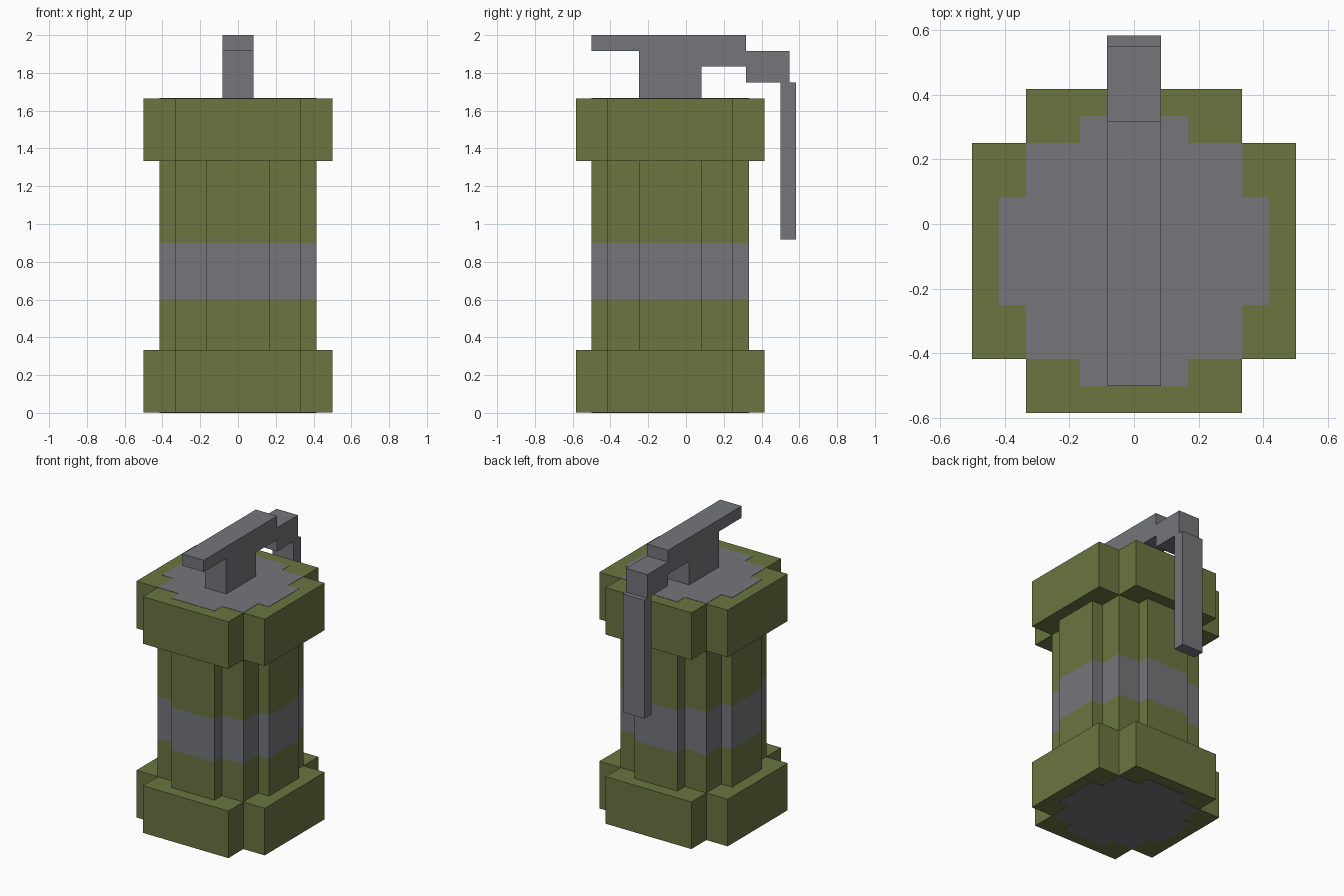
import bpy, bmesh
from mathutils import Vector

cube = bpy.data.objects.get("Cube")
if cube:
    bpy.data.objects.remove(cube, do_unlink=True)

U = 1 / 12           # block unit
YC = -U              # canister axis in y


def material(name, rgb):
    m = bpy.data.materials.new(name)
    m.use_nodes = True
    m.diffuse_color = (*rgb, 1)
    bsdf = m.node_tree.nodes["Principled BSDF"]
    bsdf.inputs["Base Color"].default_value = (*rgb, 1)
    bsdf.inputs["Roughness"].default_value = 0.8
    return m


GREEN = material("olive green", (0.147, 0.178, 0.051))
GREY = material("steel grey", (0.178, 0.181, 0.195))


def mirror_quarter(quarter):
    """Closed outline from its +x +y quarter, in block units."""
    rev = quarter[::-1]
    pts = (quarter + [(-x, y) for x, y in rev]
           + [(-x, -y) for x, y in quarter] + [(x, -y) for x, y in rev])
    return [(x * U, y * U + YC) for x, y in pts]


def prism(name, outline, levels, mats, place):
    """Stack the outline at each level; mats gives the material per section."""
    bm = bmesh.new()
    rings = [[bm.verts.new(place(a, b, h)) for a, b in outline] for h in levels]
    n = len(outline)
    slots = list(dict.fromkeys(mats))
    for s, (lo, hi) in enumerate(zip(rings, rings[1:])):
        for i in range(n):
            j = (i + 1) % n
            f = bm.faces.new((lo[i], lo[j], hi[j], hi[i]))
            f.material_index = slots.index(mats[s])
    bm.faces.new(rings[0][::-1]).material_index = slots.index(mats[0])
    bm.faces.new(rings[-1]).material_index = slots.index(mats[-1])
    bmesh.ops.recalc_face_normals(bm, faces=bm.faces)
    mesh = bpy.data.meshes.new(name)
    bm.to_mesh(mesh)
    bm.free()
    for m in slots:
        mesh.materials.append(m)
    obj = bpy.data.objects.new(name, mesh)
    bpy.context.collection.objects.link(obj)
    return obj


def upright(a, b, h):
    return Vector((a, b, h))


def sideways(a, b, h):
    return Vector((h, a, b))


cap = mirror_quarter([(6, 4), (4, 4), (4, 6)])
core = mirror_quarter([(5, 2), (4, 2), (4, 4), (2, 4), (2, 5)])

# Canister body with its grey band
prism("body", core, [4 * U, 0.6, 0.9, 16 * U], [GREEN, GREY, GREEN], upright)

# End caps and the thin grey discs set in them
T = 0.002
prism("bottom_cap", cap, [T, 4 * U], [GREEN], upright)
prism("top_cap", cap, [16 * U, 20 * U - T], [GREEN], upright)
prism("bottom_plate", core, [0, 2 * T], [GREY], upright)
prism("top_plate", core, [20 * U - 2 * T, 20 * U], [GREY], upright)

# Fuse post, top bar and hanging safety lever as one side profile (y, z)
lever = [(-0.5, 2), (-0.5, 1.917), (-0.25, 1.917), (-0.25, 1.66),
         (0.083, 1.66), (0.083, 1.833), (0.317, 1.833), (0.317, 1.75),
         (0.5, 1.75), (0.5, 0.917), (0.583, 0.917), (0.583, 1.75),
         (0.548, 1.75), (0.548, 1.917), (0.317, 1.917), (0.317, 2)]
prism("fuse_and_lever", lever, [-U, U], [GREY], sideways)
